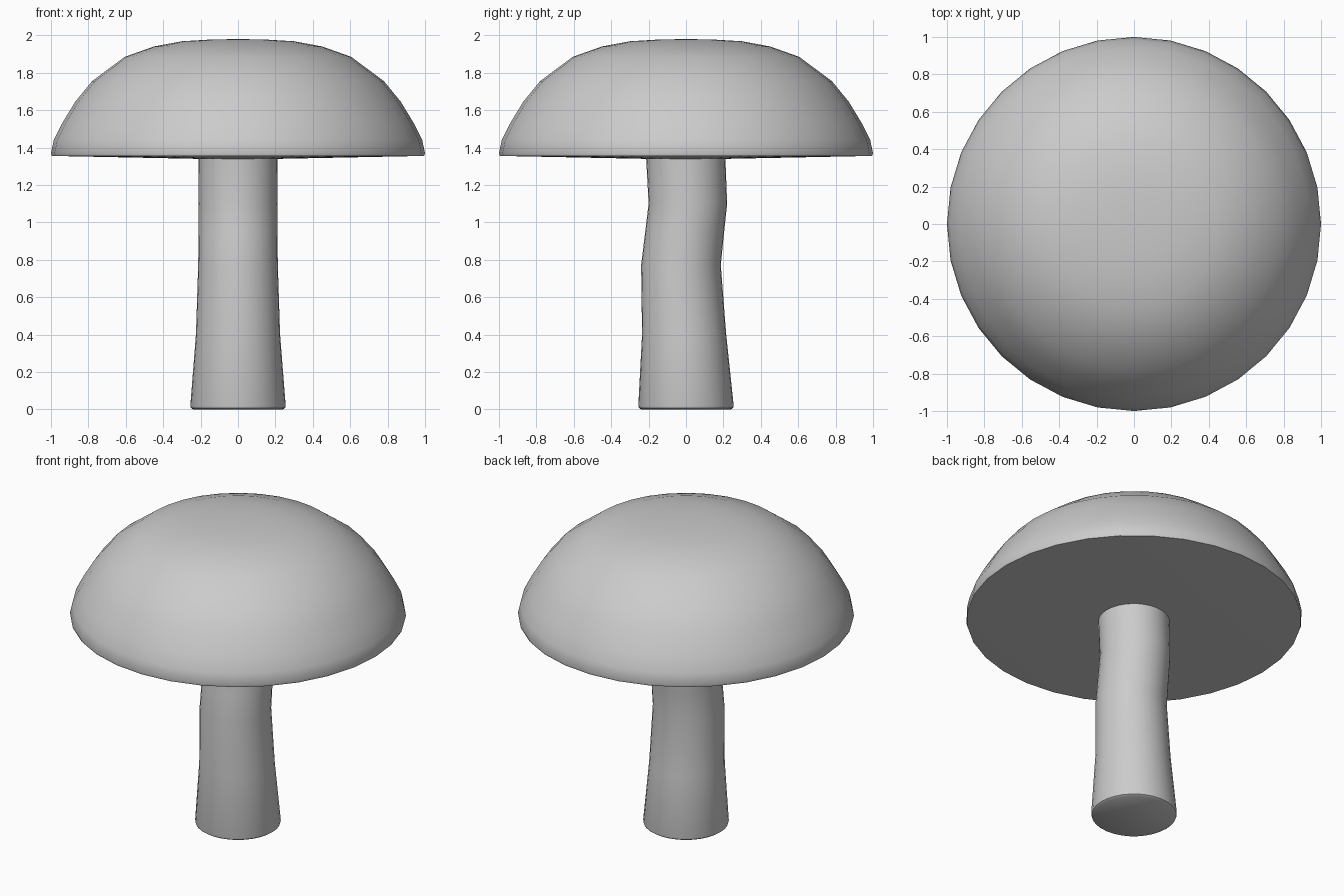
import bpy
import math

cube = bpy.data.objects.get("Cube")
if cube:
    bpy.data.objects.remove(cube, do_unlink=True)

SIDES = 32

grey = bpy.data.materials.new("plain grey")
grey.use_nodes = True
colour = (0.6, 0.6, 0.6, 1)
grey.diffuse_color = colour
grey.node_tree.nodes["Principled BSDF"].inputs["Base Color"].default_value = colour


def lathe(name, rings, bottom, top):
    """Skin circular rings (radius, z, y shift), closed by a tip at each end."""
    verts, faces = [(0, 0, bottom)], []
    for r, z, shift in rings:
        for i in range(SIDES):
            a = math.tau * i / SIDES
            verts.append((r * math.cos(a), r * math.sin(a) + shift, z))
    verts.append((0, 0, top))
    last = len(verts) - 1
    for i in range(SIDES):
        j = (i + 1) % SIDES
        faces.append((0, 1 + j, 1 + i))
        for k in range(len(rings) - 1):
            a, b = 1 + k * SIDES, 1 + (k + 1) * SIDES
            faces.append((a + i, a + j, b + j, b + i))
        a = 1 + (len(rings) - 1) * SIDES
        faces.append((a + i, a + j, last))
    mesh = bpy.data.meshes.new(name)
    mesh.from_pydata(verts, [], faces)
    mesh.materials.append(grey)
    obj = bpy.data.objects.new(name, mesh)
    bpy.context.collection.objects.link(obj)
    bpy.ops.object.select_all(action="DESELECT")
    obj.select_set(True)
    bpy.context.view_layer.objects.active = obj
    bpy.ops.object.shade_smooth_by_angle(angle=math.radians(40))
    return obj


# Domed cap with a shallow underside
dome = [(0.995, 1.355), (1, 1.37), (0.985, 1.44), (0.94, 1.53), (0.87, 1.645),
        (0.78, 1.755), (0.605, 1.885), (0.45, 1.94), (0.3, 1.968), (0.15, 1.977)]
lathe("cap", [(r, z, 0) for r, z in dome], 1.335, 1.98)

# Slightly crooked stem, wider at the foot
stem = [(0.24, 0, 0), (0.252, 0.008, 0), (0.255, 0.02, 0), (0.225, 0.4, -0.01),
        (0.213, 0.77, -0.027), (0.211, 0.95, -0.007), (0.21, 1.1, 0.01),
        (0.212, 1.36, -0.002)]
lathe("stem", stem, 0, 1.4)
